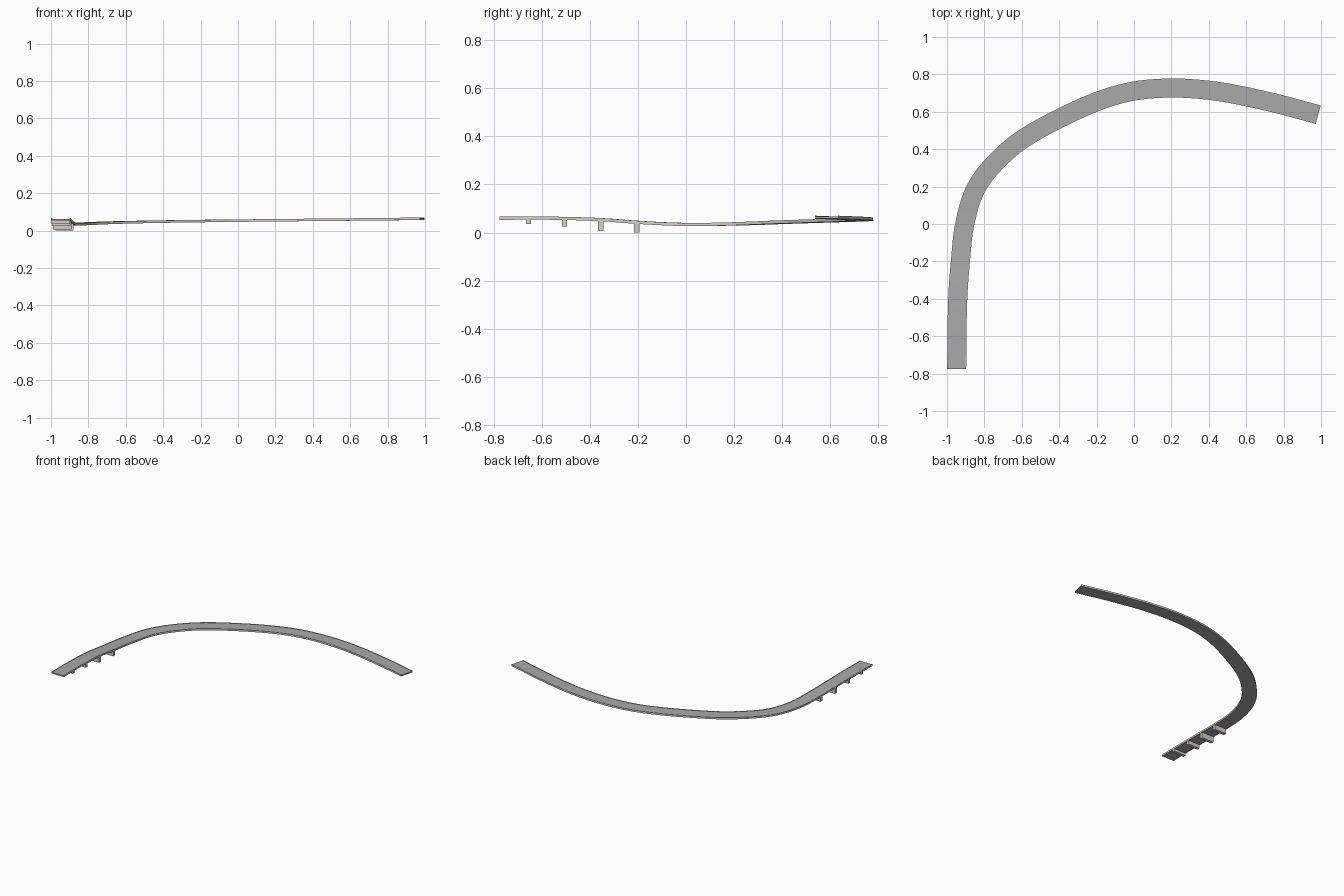
import bpy, bmesh
from mathutils import Vector

if "Cube" in bpy.data.objects:
    bpy.data.objects.remove(bpy.data.objects["Cube"])

# Centre line of the road surface
PATH = [Vector(p) for p in [
    (-0.948, -0.775, 0.063), (-0.946, -0.55, 0.063), (-0.940, -0.35, 0.057),
    (-0.928, -0.20, 0.046), (-0.905, 0.00, 0.037), (-0.848, 0.185, 0.039),
    (-0.680, 0.388, 0.046), (-0.395, 0.566, 0.052), (0.0, 0.711, 0.057),
    (0.2, 0.727, 0.059), (0.4, 0.715, 0.061), (0.7, 0.659, 0.064),
    (0.985, 0.585, 0.067)]]
STEPS = 6
HALF = 0.051


def material(name, rgb):
    m = bpy.data.materials.new(name)
    m.diffuse_color = (*rgb, 1)
    m.use_nodes = True
    m.node_tree.nodes["Principled BSDF"].inputs["Base Color"].default_value = m.diffuse_color
    return m


def smooth_path(p):
    p = [2 * p[0] - p[1]] + p + [2 * p[-1] - p[-2]]
    out = []
    for i in range(1, len(p) - 2):
        a, b, c, d = p[i - 1:i + 3]
        # centripetal-like tangents for uneven spacing
        l0, l1, l2 = (b - a).length, (c - b).length, (d - c).length
        m1 = ((b - a) / l0 * l1 + (c - b) / l1 * l0) / (l0 + l1) * l1
        m2 = ((c - b) / l1 * l2 + (d - c) / l2 * l1) / (l1 + l2) * l1
        for k in range(STEPS):
            t = k / STEPS
            out.append(b * (2*t**3 - 3*t*t + 1) + m1 * (t**3 - 2*t*t + t)
                       + c * (3*t*t - 2*t**3) + m2 * (t**3 - t*t))
    return out + [p[-2]]


def frame(pts, i):
    t = pts[min(i + 1, len(pts) - 1)] - pts[max(i - 1, 0)]
    return Vector((t.y, -t.x, 0)).normalized()


def finish(name, bm, mat):
    bmesh.ops.recalc_face_normals(bm, faces=bm.faces)
    me = bpy.data.meshes.new(name)
    bm.to_mesh(me)
    bm.free()
    me.materials.append(mat)
    ob = bpy.data.objects.new(name, me)
    bpy.context.collection.objects.link(ob)
    return ob


def sweep(name, s0, s1, z0, z1, mat):
    """Rectangular section swept along the road: side offsets s, heights z."""
    bm = bmesh.new()
    prev = None
    for i, p in enumerate(pts):
        n = frame(pts, i)
        ring = [bm.verts.new(p + n * s + Vector((0, 0, z)))
                for s, z in ((s0, z0), (s1, z0), (s1, z1), (s0, z1))]
        if prev:
            for k in range(4):
                j = (k + 1) % 4
                bm.faces.new((prev[k], prev[j], ring[j], ring[k]))
        else:
            bm.faces.new(ring)
        prev = ring
    bm.faces.new(prev)
    return finish(name, bm, mat)


pts = smooth_path(PATH)
asphalt = material("asphalt", (0.40, 0.40, 0.40))
concrete = material("concrete", (0.68, 0.63, 0.55))

# Road deck and the concrete edge beams
sweep("road_deck", -HALF + 0.003, HALF - 0.003, -0.009, 0.0, asphalt)
for side, label in ((-1, "outer"), (1, "inner")):
    sweep(label + "_edge_beam", side * (HALF - 0.003), side * HALF,
          -0.010, 0.003, concrete)

# Cross-wall piers under the straight stretch
for k, (y, base) in enumerate(((-0.655, 0.036), (-0.505, 0.025),
                               (-0.355, 0.006), (-0.205, 0.0))):
    i = min(range(len(pts)), key=lambda j: abs(pts[j].y - y) + (pts[j].x > -0.5))
    c = pts[i]
    top = c.z - 0.008
    bm = bmesh.new()
    bmesh.ops.create_cube(bm, size=1)
    bmesh.ops.scale(bm, verts=bm.verts, vec=(2 * HALF - 0.004, 0.022, top - base))
    bmesh.ops.translate(bm, verts=bm.verts, vec=(c.x, y, (top + base) / 2))
    finish("pier_%d" % (k + 1), bm, concrete)
